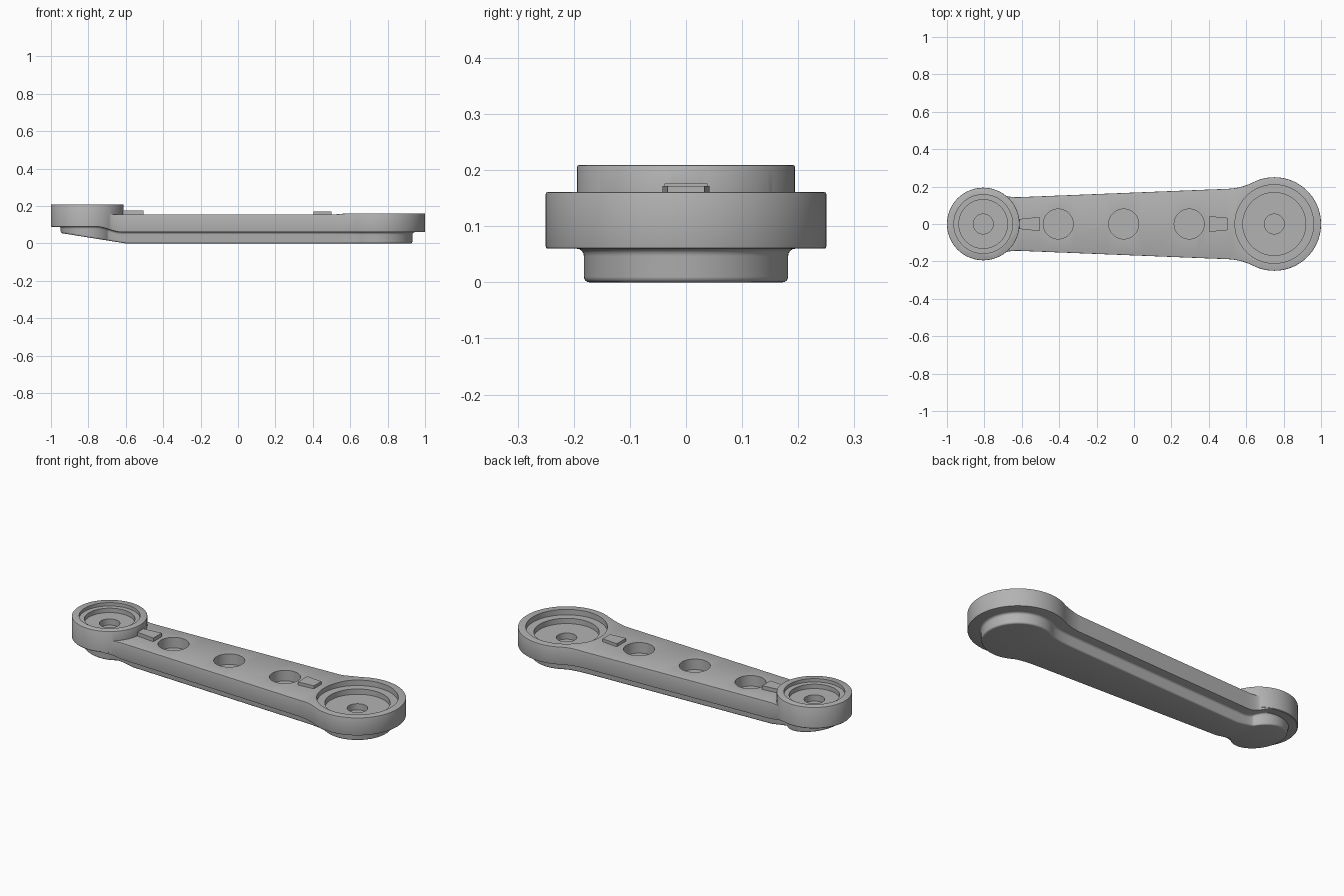
import bpy
import bmesh
from math import sin, cos, asin, pi, radians
from mathutils import Vector

if "Cube" in bpy.data.objects:
    bpy.data.objects.remove(bpy.data.objects["Cube"])

grey = bpy.data.materials.new("plain grey")
grey.use_nodes = True
grey.diffuse_color = (0.45, 0.45, 0.45, 1)
grey.node_tree.nodes["Principled BSDF"].inputs["Base Color"].default_value = (0.45, 0.45, 0.45, 1)

BIG_X, SMALL_X = 0.75, -0.806


def finish(name, bm):
    bmesh.ops.recalc_face_normals(bm, faces=bm.faces)
    mesh = bpy.data.meshes.new(name)
    bm.to_mesh(mesh)
    bm.free()
    mesh.materials.append(grey)
    ob = bpy.data.objects.new(name, mesh)
    bpy.context.collection.objects.link(ob)
    return ob


def ease(x, a, b):
    t = min(1, max(0, (x - a) / (b - a)))
    return t * t * (3 - 2 * t)


def bezier(a, b, c, n):
    return [a.lerp(b, i / n).lerp(b.lerp(c, i / n), i / n) for i in range(n + 1)]


def half_outline(d):
    """Upper half of the link outline, shrunk by d, from big end to small end."""
    big_r, small_r = 0.25 - d, 0.193 - 0.75 * d
    def arm(x):
        return Vector((x, 0.168 + 0.04 * x - 0.85 * d))
    a = pi - asin(arm(0.64).y * 1.165 / big_r)
    b = asin(arm(-0.68).y * 1.1 / small_r)
    pts = [Vector((BIG_X + big_r * cos(a * i / 40), big_r * sin(a * i / 40))) for i in range(41)]
    # Fillet from the big end into the arm
    leave = pts[-1]
    ctrl = arm(leave.x - (leave.y - arm(leave.x).y) * sin(a) / -cos(a))
    pts += bezier(leave, ctrl, arm(0.5), 10)[1:]
    pts += [arm(0.5 - 1.1 * i / 12) for i in range(1, 13)]
    # Fillet from the arm into the small end
    join = Vector((SMALL_X + small_r * cos(b), small_r * sin(b)))
    ctrl = arm(join.x + (join.y - arm(join.x).y) * sin(b) / cos(b))
    pts += bezier(arm(-0.6), ctrl, join, 10)[1:]
    for i in range(1, 33):
        t = b + (pi - b) * i / 32
        pts.append(Vector((SMALL_X + small_r * cos(t), small_r * sin(t))))
    return pts


def skin(name, layers):
    """Stack outlines given as (inset, height function of x) into a closed solid."""
    bm = bmesh.new()
    rings = []
    for d, height in layers:
        half = half_outline(d)
        half[0].y = half[-1].y = 0
        loop = half + [Vector((p.x, -p.y)) for p in half[-2:0:-1]]
        rings.append([bm.verts.new((p.x, p.y, height(p.x))) for p in loop])
    n = len(rings[0])
    for lo, hi in zip(rings, rings[1:]):
        for i in range(n):
            j = (i + 1) % n
            bm.faces.new((lo[i], lo[j], hi[j], hi[i]))
    # Caps made of strips across the arm
    for ring in (rings[0], rings[-1]):
        for i in range(n // 2):
            face = [ring[i], ring[i + 1], ring[-i - 1], ring[-i % n]]
            bm.faces.new(list(dict.fromkeys(face)))
    return finish(name, bm)


def lathe(name, x, profile, segments=96):
    """Solid of revolution about a vertical axis at x, from (radius, z) points."""
    bm = bmesh.new()
    rings = []
    for r, z in profile:
        rings.append([bm.verts.new((x + r * cos(2 * pi * i / segments),
                                    r * sin(2 * pi * i / segments), z)) for i in range(segments)])
    for lo, hi in zip(rings, rings[1:]):
        for i in range(segments):
            j = (i + 1) % segments
            bm.faces.new((lo[i], lo[j], hi[j], hi[i]))
    bm.faces.new(rings[0])
    bm.faces.new(rings[-1])
    return finish(name, bm)


def combine(target, other, operation):
    mod = target.modifiers.new(other.name, 'BOOLEAN')
    mod.operation = operation
    mod.solver = 'EXACT'
    mod.object = other
    bpy.context.view_layer.objects.active = target
    bpy.ops.object.modifier_apply(modifier=mod.name)
    bpy.data.objects.remove(other)


def keel(x):
    return max(0, (-0.6 - x) * 0.16)


def ledge(x):
    return 0.09 - 0.03 * ease(x, -0.76, -0.62)


def deck(x):
    return 0.155 + 0.006 * ease(x, 0.5, 0.6)


# Link body: narrow keel, filleted ledge, wide upper plate
layers = []
for k in range(5):
    t = pi / 2 * k / 4
    layers.append((0.068 + 0.01 * (1 - sin(t)), lambda x, t=t: keel(x) + 0.01 * (1 - cos(t))))
for k in range(5):
    t = pi / 2 * k / 4
    layers.append((0.068 - 0.013 * (1 - cos(t)), lambda x, t=t: ledge(x) - 0.013 * (1 - sin(t))))
layers += [(0.004, ledge), (0.001, lambda x: ledge(x) + 0.001), (0, lambda x: ledge(x) + 0.004),
           (0, lambda x: deck(x) - 0.004), (0.001, lambda x: deck(x) - 0.001), (0.004, deck)]
body = skin("link_body", layers)

# Raised small end
boss = lathe("small_end", SMALL_X, [(0.191, 0.0885), (0.194, 0.0915), (0.194, 0.206),
                                    (0.193, 0.208), (0.191, 0.209)])
combine(body, boss, 'UNION')

# Stepped sockets with a blind centre hole in each end
for name, x, outer, inner, top, step, floor in (
        ("big_socket", BIG_X, 0.21, 0.168, 0.161, 0.13, 0.1),
        ("small_socket", SMALL_X, 0.157, 0.13, 0.209, 0.19, 0.165)):
    cutter = lathe(name, x, [(0.053, floor - 0.035), (0.053, floor), (inner, floor),
                             (inner, step), (outer, step), (outer, top + 0.05)])
    combine(body, cutter, 'DIFFERENCE')

# Round pockets along the arm
for x in (-0.405, -0.055, 0.295):
    combine(body, lathe("arm_pocket", x, [(0.08, 0.095), (0.08, 0.25)], 64), 'DIFFERENCE')


def tab(name, x0, x1, w0, w1, top):
    bm = bmesh.new()
    corners = [(x0, -w0), (x1, -w1), (x1, w1), (x0, w0)]
    face = bm.faces.new([bm.verts.new((x, y, 0.15)) for x, y in corners])
    up = bmesh.ops.extrude_face_region(bm, geom=[face])["geom"]
    for v in up:
        if isinstance(v, bmesh.types.BMVert):
            v.co.z = top
    return finish(name, bm)


# Wedge tabs next to each end
combine(body, tab("small_tab", -0.618, -0.505, 0.026, 0.038, 0.176), 'UNION')
combine(body, tab("big_tab", 0.405, 0.5, 0.042, 0.033, 0.172), 'UNION')

bpy.ops.object.select_all(action='DESELECT')
body.select_set(True)
bpy.context.view_layer.objects.active = body
bpy.ops.object.shade_smooth_by_angle(angle=radians(32))
